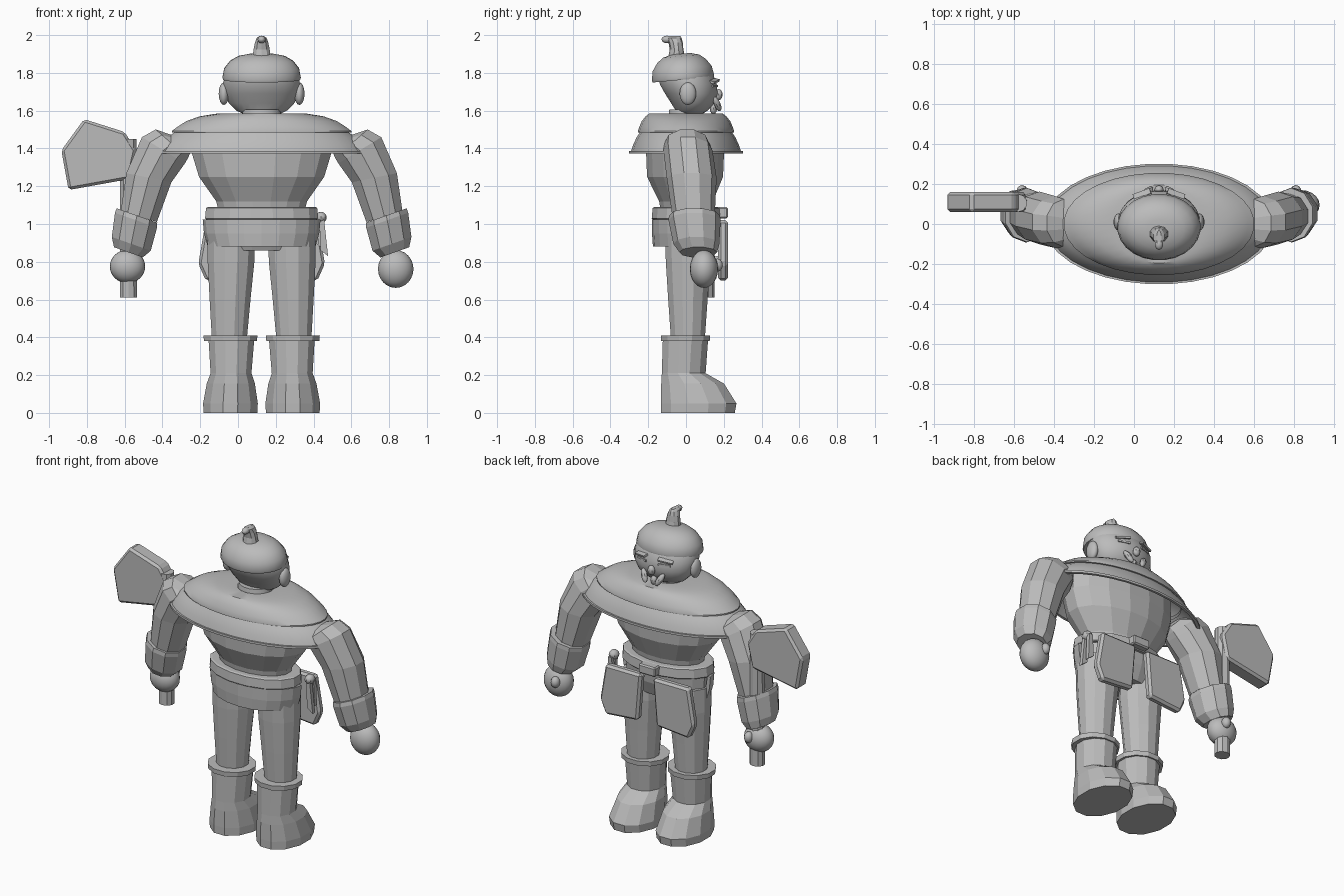
import bpy, bmesh, math
from mathutils import Vector, Matrix

CX = 0.125  # body centre line

grey = bpy.data.materials.new("stone_grey")
grey.diffuse_color = (0.5, 0.5, 0.5, 1)


def finish(name, bm, smooth=None, bevel=0):
    bmesh.ops.recalc_face_normals(bm, faces=bm.faces)
    me = bpy.data.meshes.new(name)
    bm.to_mesh(me)
    bm.free()
    me.materials.append(grey)
    ob = bpy.data.objects.new(name, me)
    bpy.context.collection.objects.link(ob)
    if bevel:
        m = ob.modifiers.new("bevel", 'BEVEL')
        m.width = bevel
        m.segments = 1
    if smooth:
        bpy.context.view_layer.objects.active = ob
        ob.select_set(True)
        bpy.ops.object.shade_smooth_by_angle(angle=math.radians(smooth))
        ob.select_set(False)
    return ob


def loft(name, rings, n=12, side=1, smooth=None, caps=True):
    """Skin elliptical rings (x, y, z, rx, ry, tilt about y); side mirrors about the centre line."""
    bm = bmesh.new()
    loops = []
    for x, y, z, rx, ry, a in rings:
        loop = []
        for i in range(n):
            t = 2 * math.pi * (i + 0.5) / n
            u, v = rx * math.cos(t), ry * math.sin(t)
            px = x + u * math.cos(a)
            loop.append(bm.verts.new((CX + side * (px - CX), y + v, z + u * math.sin(a))))
        loops.append(loop)
    for a, b in zip(loops, loops[1:]):
        for i in range(n):
            j = (i + 1) % n
            bm.faces.new((a[i], a[j], b[j], b[i]))
    if caps:
        bm.faces.new(loops[0])
        bm.faces.new(loops[-1])
    return finish(name, bm, smooth)


def body(name, rows, n=16, **kw):
    """Loft of upright rings (z, rx, ry, cy) on the centre line."""
    return loft(name, [(CX, cy, z, rx, ry, 0) for z, rx, ry, cy in rows], n, **kw)


def ball(name, loc, rad, rot=(0, 0, 0), seg=20, rings=12):
    bm = bmesh.new()
    bmesh.ops.create_uvsphere(bm, u_segments=seg, v_segments=rings, radius=1)
    ob = finish(name, bm, 40)
    ob.location, ob.scale, ob.rotation_euler = loc, rad, rot
    return ob


def slab(name, pts, y0, y1, bevel=0):
    """Outline in x-z pushed from y0 to y1."""
    bm = bmesh.new()
    a = [bm.verts.new((x, y0, z)) for x, z in pts]
    b = [bm.verts.new((x, y1, z)) for x, z in pts]
    bm.faces.new(a)
    bm.faces.new(b)
    for i in range(len(pts)):
        j = (i + 1) % len(pts)
        bm.faces.new((a[i], a[j], b[j], b[i]))
    return finish(name, bm, None, bevel)


def box(name, x0, x1, y0, y1, z0, z1, bevel=0):
    return slab(name, [(x0, z0), (x1, z0), (x1, z1), (x0, z1)], y0, y1, bevel)


# Head, hair cap and topknot
body("head", [(1.575, .08, .06, .015), (1.60, .135, .085, .03), (1.64, .175, .115, .035),
              (1.69, .197, .14, .028), (1.74, .205, .152, .012), (1.79, .197, .145, 0),
              (1.84, .165, .12, -.01), (1.87, .12, .09, -.01)], 24, smooth=50)
cap = body("hair_cap", [(0, .205, .163, -.015), (.012, .209, .167, -.015), (.06, .2, .158, -.015),
                        (.1, .168, .13, -.015), (.125, .125, .098, -.015), (.138, .06, .05, -.015)],
           24, smooth=35)
cap.matrix_world = Matrix.Translation((0, 0, 1.765)) @ Matrix.Rotation(.09, 4, 'X')
loft("topknot", [(CX, -.05, 1.88, .05, .045, 0), (CX, -.05, 1.925, .045, .036, 0),
                 (CX, -.055, 1.96, .037, .038, 0), (CX, -.065, 1.985, .028, .042, 0),
                 (CX, -.07, 1.995, .012, .04, 0)], 10)
ball("topknot_tip", (CX, -.1, 1.977), (.022, .03, .02), seg=10, rings=6)

# Face details
ball("nose", (CX, .172, 1.685), (.024, .022, .03), seg=8, rings=6)
ball("chin_tuft", (CX, .145, 1.612), (.022, .02, .03), seg=8, rings=6)
for s, tag in ((1, "left"), (-1, "right")):
    ball("ear_" + tag, (CX + s * .2, .01, 1.69), (.028, .044, .06), seg=14, rings=8)
    ball("moustache_" + tag, (CX + s * .055, .165, 1.635), (.02, .018, .045), (.35, s * .5, 0), 8, 6)
    eye = box("eye_" + tag, -.038, .038, -.004, .004, -.006, .006)
    eye.location, eye.rotation_euler = (CX + s * .078, .154, 1.73), (0, 0, -s * .3)
    brow = box("brow_" + tag, -.045, .045, -.014, .014, -.006, .006)
    brow.location, brow.rotation_euler = (CX + s * .085, .15, 1.757), (-.3, s * .15, -s * .35)

# Neck and two-layer shoulder cape
body("neck", [(1.54, .11, .1, 0), (1.605, .1, .09, 0)], 16, smooth=40)
upper = body("cape_upper", [(1.582, .11, .10, 0), (1.585, .235, .195, 0), (1.57, .33, .215, 0),
                            (1.545, .4, .235, 0), (1.515, .447, .248, 0), (1.492, .478, .256, 0),
                            (1.484, .478, .256, 0), (1.484, .455, .242, 0)], 32, smooth=30, caps=False)
body("cape_lower", [(1.5, .44, .235, 0), (1.46, .5, .262, 0), (1.42, .54, .281, 0), (1.386, .56, .292, 0),
                    (1.386, .575, .302, 0), (1.372, .575, .302, 0), (1.372, .55, .287, 0),
                    (1.42, .52, .268, 0), (1.48, .44, .235, 0)], 32, smooth=30, caps=False)

# Torso, belt, back skirt
body("torso", [(1.06, .23, .135, 0), (1.12, .245, .145, 0), (1.25, .338, .205, -.005),
               (1.37, .375, .21, -.005), (1.5, .37, .2, 0)])
body("belt", [(1.025, .3, .18, 0), (1.03, .305, .185, 0), (1.085, .3, .18, 0), (1.09, .29, .17, 0)])
body("hips", [(.86, .265, .11, .01), (.95, .28, .15, .005), (1.03, .285, .165, 0)])
bm = bmesh.new()
cols = []
for i in range(11):  # half-wrapped cloth behind the hips
    t = math.pi + math.pi * i / 10
    cols.append([bm.verts.new((CX + rx * math.cos(t), ry * math.sin(t) + .02, z))
                 for rx, ry, z in ((.312, .2, 1.025), (.305, .2, .95), (.285, .195, .88),
                                   (.27, .18, .88), (.29, .185, 1.025))])
for a, b in zip(cols, cols[1:]):
    for k in range(5):
        bm.faces.new((a[k], a[(k + 1) % 5], b[(k + 1) % 5], b[k]))
bm.faces.new(cols[0])
bm.faces.new(cols[-1])
finish("back_skirt", bm)

# Buckle and side sash
box("belt_buckle", .065, .185, .165, .222, 1.03, 1.09, .008)
ball("sash_knot", (.44, .1, 1.035), (.03, .035, .03), seg=8, rings=6)
for y0, x1, z1 in ((.075, .465, .83), (.115, .45, .86)):
    slab("sash_tail", [(.43, 1.03), (.455, 1.03), (x1 + .012, z1), (x1 - .028, z1 + .03)], y0, y0 + .025)

for s, tag in ((1, "left"), (-1, "right")):
    # Hanging armour plate
    pts = [(.165, 1.02), (.42, 1.02), (.46, .79), (.42, .70), (.19, .72)]
    slab("hip_plate_" + tag, [(CX + s * (x - CX), z) for x, z in pts], .17, .222, .014)

    # Leg and boot
    loft("leg_" + tag, [(.285, .01, .95, .13, .125, 0), (.287, .012, .8, .128, .123, 0),
                        (.292, .01, .6, .112, .108, 0), (.296, .01, .38, .095, .092, 0)], 12, s)
    loft("boot_cuff_" + tag, [(.29, -.003, .38, .145, .133, 0), (.29, -.003, .41, .148, .135, 0)], 12, s)
    loft("boot_" + tag, [(.285, -.003, .385, .125, .124, 0), (.287, -.012, .21, .112, .12, 0),
                         (.288, .035, .155, .132, .172, 0), (.29, .067, .05, .15, .207, 0),
                         (.29, .063, 0, .147, .202, 0)], 12, s)

    # Arm, bracer and hand
    loft("arm_" + tag, [(.53, 0, 1.42, .05, .08, .9), (.6, .005, 1.425, .12, .12, .72),
                        (.645, .01, 1.39, .14, .13, .55), (.722, .03, 1.245, .128, .132, .2),
                        (.775, .04, 1.04, .105, .112, .3)], 10, s)
    loft("bracer_" + tag, [(.785, .045, 1.045, .12, .135, .34), (.79, .045, 1.02, .124, .138, .34),
                           (.815, .055, .895, .115, .122, .34), (.83, .065, .85, .085, .1, .34)], 10, s)
    hx = CX + s * .71
    hz = .762 if s > 0 else .775
    ball("hand_" + tag, (hx, .095, hz), (.094, .075, .1 if s > 0 else .088))
    ball("thumb_" + tag, (CX + s * .685, .165, hz + .02), (.028, .03, .035), seg=10, rings=6)

# Weapon: round shaft with a broad angular blade
loft("weapon_shaft", [(-.58, .105, .61, .048, .045, 0), (-.58, .105, 1.45, .045, .045, 0)], 10)
slab("weapon_blade", [(-.815, 1.555), (-.6, 1.487), (-.54, 1.39), (-.575, 1.238),
                      (-.897, 1.18), (-.935, 1.39)], .06, .16, .014)
